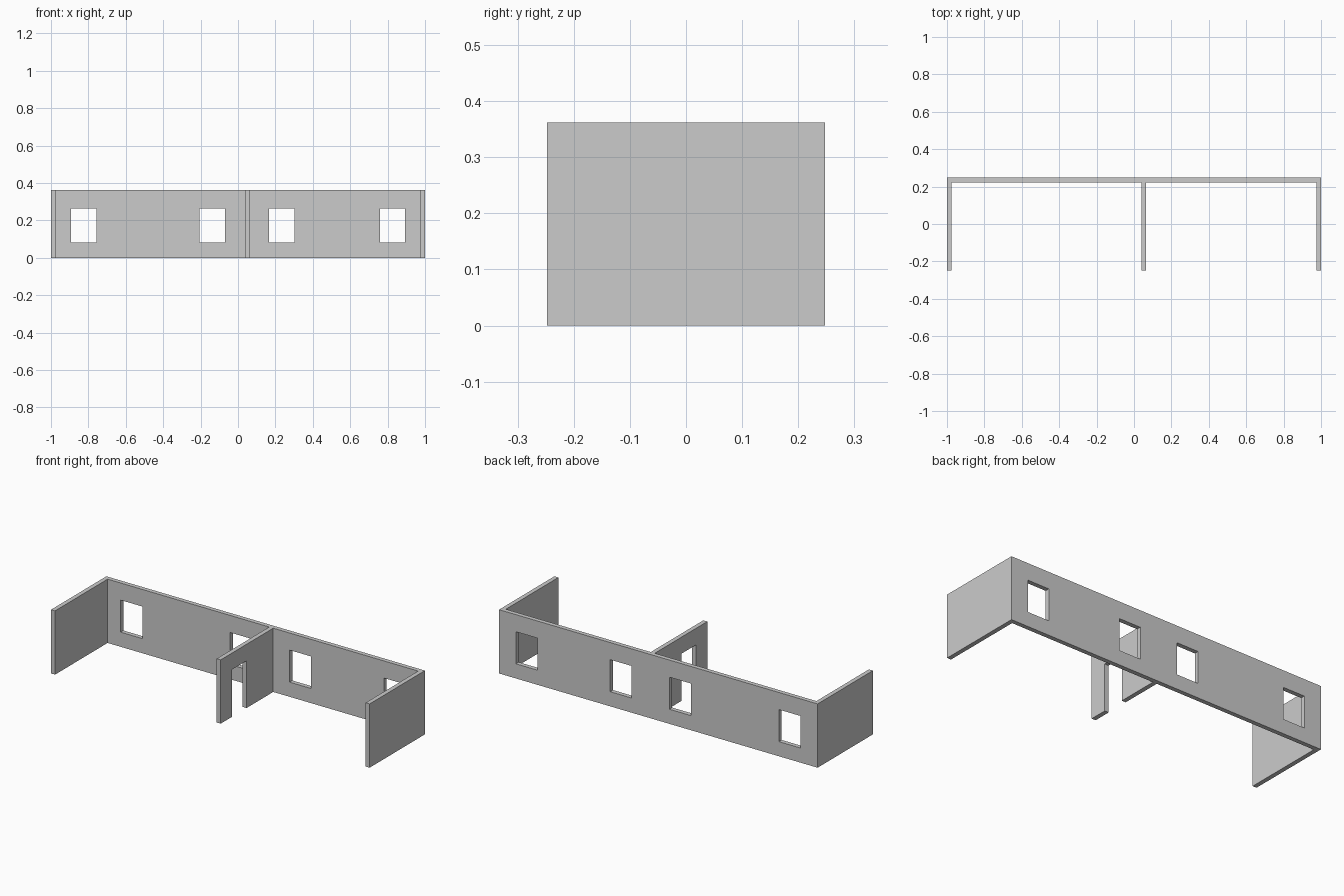
import bpy, bmesh

if "Cube" in bpy.data.objects:
    bpy.data.objects.remove(bpy.data.objects["Cube"])

H = 0.362            # wall height
T = 0.025            # wall thickness
Y = 0.248            # half depth
PX0, PX1 = 0.04, 0.065   # partition sides


def add_object(name, bm):
    bmesh.ops.recalc_face_normals(bm, faces=bm.faces)
    mesh = bpy.data.meshes.new(name)
    bm.to_mesh(mesh)
    bm.free()
    obj = bpy.data.objects.new(name, mesh)
    bpy.context.collection.objects.link(obj)
    return obj


def prism(name, outline, height):
    bm = bmesh.new()
    face = bm.faces.new([bm.verts.new((x, y, 0)) for x, y in outline])
    top = bmesh.ops.extrude_face_region(bm, geom=[face])["geom"]
    bmesh.ops.translate(bm, vec=(0, 0, height),
                        verts=[v for v in top if isinstance(v, bmesh.types.BMVert)])
    return add_object(name, bm)


def box(name, lo, hi):
    bm = bmesh.new()
    bmesh.ops.create_cube(bm, size=1)
    for v in bm.verts:
        v.co = [a if c < 0 else b for c, a, b in zip(v.co, lo, hi)]
    return add_object(name, bm)


# Back wall, end walls and partition as one E-shaped plan
yi = Y - T
walls = prism("walls", [
    (-1, Y), (-1, -Y), (-1 + T, -Y), (-1 + T, yi),
    (PX0, yi), (PX0, -Y), (PX1, -Y), (PX1, yi),
    (1 - T, yi), (1 - T, -Y), (1, -Y), (1, Y)], H)

# Window openings in the back wall
cutters = [box("window_cutter", (x0, yi - 0.02, 0.083), (x1, Y + 0.02, 0.265))
           for x0, x1 in [(-0.893, -0.757), (-0.206, -0.069),
                          (0.167, 0.302), (0.759, 0.894)]]

# Doorway in the partition
cutters.append(box("door_cutter", (PX0 - 0.02, -0.148, -0.05),
                   (PX1 + 0.02, -0.016, 0.268)))

# Cut the openings, then discard the cutters
bpy.context.view_layer.objects.active = walls
for c in cutters:
    c.hide_render = True
    mod = walls.modifiers.new("opening", 'BOOLEAN')
    mod.operation = 'DIFFERENCE'
    mod.solver = 'EXACT'
    mod.object = c
    bpy.ops.object.modifier_apply(modifier=mod.name)
for c in cutters:
    bpy.data.objects.remove(c, do_unlink=True)
